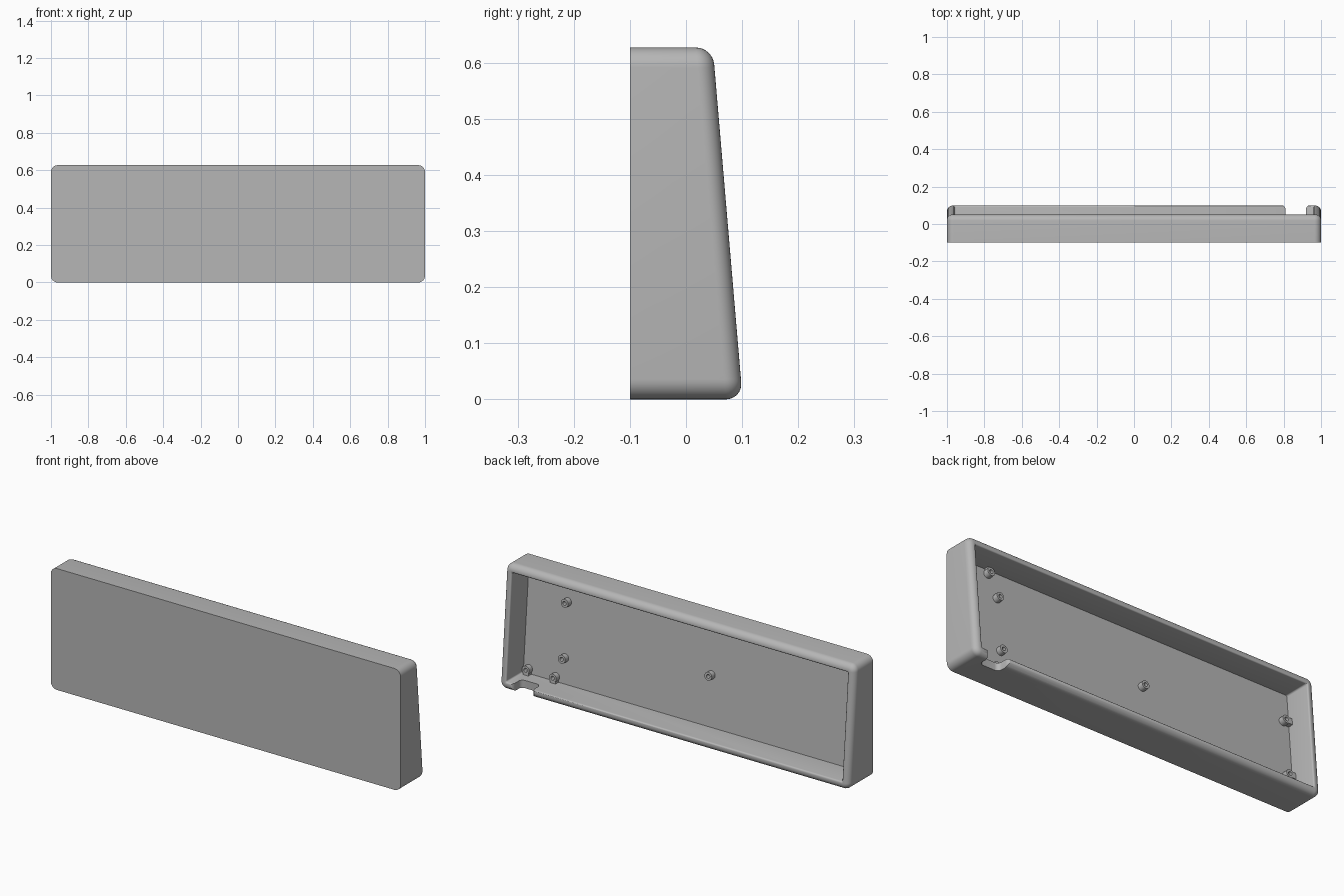
import bpy, bmesh, math
from mathutils import Matrix, Vector

old = bpy.data.objects.get("Cube")
if old:
    bpy.data.objects.remove(old, do_unlink=True)

HEIGHT, FRONT, WALL, ROUND = 0.627, -0.1, 0.04, 0.03
SLOPE = 0.085          # the rim and floor lean by this much per unit of height
RIM, FLOOR = 0.101, -0.04
STEPS = 8

grey = bpy.data.materials.new("plain grey")
grey.use_nodes = True
grey.diffuse_color = (0.47, 0.47, 0.47, 1)
grey.node_tree.nodes["Principled BSDF"].inputs["Base Color"].default_value = grey.diffuse_color


def finish(bm, name):
    bmesh.ops.recalc_face_normals(bm, faces=bm.faces)
    mesh = bpy.data.meshes.new(name)
    bm.to_mesh(mesh)
    bm.free()
    mesh.materials.append(grey)
    obj = bpy.data.objects.new(name, mesh)
    bpy.context.collection.objects.link(obj)
    return obj


def smooth(obj):
    bpy.ops.object.select_all(action='DESELECT')
    obj.select_set(True)
    bpy.context.view_layer.objects.active = obj
    bpy.ops.object.shade_smooth_by_angle(angle=math.radians(35))


def arc(cx, cy, r, start, end):
    angles = [math.radians(start + (end - start) * i / STEPS) for i in range(STEPS + 1)]
    return [(cx + r * math.cos(a), cy + r * math.sin(a)) for a in angles]


def bridge(bm, rings, wrap=False):
    pairs = list(zip(rings, rings[1:])) + ([(rings[-1], rings[0])] if wrap else [])
    for a, b in pairs:
        n = len(a)
        for i in range(n):
            bm.faces.new((a[i], a[(i + 1) % n], b[(i + 1) % n], b[i]))


def outline(inset):
    """Rounded rectangle in x and z, shrunk by inset."""
    r = max(0.036 - inset, 0.008)
    x, lo, hi = 1 - inset - r, inset + r, HEIGHT - inset - r
    return (arc(x, hi, r, 0, 90) + arc(-x, hi, r, 90, 180)
            + arc(-x, lo, r, 180, 270) + arc(x, lo, r, 270, 360))


# Tray shell: outer wall, rounded rim, inner wall, sloping floor
bm = bmesh.new()
rings = [[bm.verts.new((x, FRONT, z)) for x, z in outline(0)]]
lip = 0.007
profile = [(ROUND - a, RIM - ROUND + b) for a, b in arc(0, 0, ROUND, 0, 90)]
profile += [(WALL - lip - a, RIM - lip + b) for a, b in arc(0, 0, -lip, 270, 180)]
profile = profile[:STEPS + 1] + [(WALL - lip + lip * math.sin(t), RIM - lip + lip * math.cos(t))
                                 for t in (0, math.pi / 6, math.pi / 3, math.pi / 2)]
profile.append((WALL, FLOOR))
for inset, depth in profile:
    rings.append([bm.verts.new((x, depth - SLOPE * z, z)) for x, z in outline(inset)])
bridge(bm, rings)
bm.faces.new(rings[0])
bm.faces.new(rings[-1])
tray = finish(bm, "tray_shell")

# Cable notch with rounded shoulders through the lower wall
left, right, base, r = 0.81, 0.92, 0.03, 0.022
shape = (arc(left - r, RIM - r, r, 90, 0) + arc(left + r, base + r, r, 180, 270)
         + arc(right - r, base + r, r, 270, 360) + arc(right + r, RIM - r, r, 180, 90))
shape += [(right + r, 0.2), (left - r, 0.2)]
bm = bmesh.new()
ends = [[bm.verts.new((x, y, z)) for x, y in shape] for z in (-0.05, WALL + 0.01)]
bridge(bm, ends)
for ring in ends:
    bm.faces.new(ring)
cutter = finish(bm, "notch_cutter")
cutter.hide_render = True
cut = tray.modifiers.new("notch", 'BOOLEAN')
cut.object, cut.operation, cut.solver = cutter, 'DIFFERENCE', 'EXACT'
bpy.context.view_layer.objects.active = tray
bpy.ops.object.modifier_apply(modifier=cut.name)
bpy.data.objects.remove(cutter, do_unlink=True)
smooth(tray)

# Screw posts: hollow cylinders standing on the floor, some braced to a wall
POST, HOLE, TALL = 0.021, 0.010, 0.028
tilt = Matrix.Rotation(math.atan(SLOPE), 4, 'X')


def screw_post(name, x, z, brace=None):
    bm = bmesh.new()
    rings = []
    for rad, y in ((POST, -0.004), (POST, TALL), (HOLE, TALL), (HOLE, 0.002)):
        rings.append([bm.verts.new((rad * math.cos(a), y, rad * math.sin(a)))
                      for a in (math.tau * i / 24 for i in range(24))])
    bridge(bm, rings)
    bm.faces.new(rings[0])
    bm.faces.new(rings[-1])
    if brace:
        # rib reaching from the post into the wall
        direction, gap = Vector((brace[0], 0, brace[1])), brace[2]
        length = gap + 0.008 - POST * 0.7
        size = Vector((POST * 1.5, TALL - 0.002, POST * 1.5))
        size[0 if brace[0] else 2] = length
        centre = direction * (POST * 0.7 + length / 2) + Vector((0, TALL / 2 - 0.002, 0))
        bmesh.ops.create_cube(bm, size=1, matrix=Matrix.Translation(centre)
                              @ Matrix.Diagonal((*size, 1)))
    place = Matrix.Translation((x, FLOOR - SLOPE * z, z)) @ tilt
    bmesh.ops.transform(bm, matrix=place, verts=bm.verts)
    smooth(finish(bm, name))


for name, x, z in (("upper_post", 0.73, 0.45), ("lower_post", 0.73, 0.17),
                   ("middle_post", -0.10, 0.30)):
    screw_post(name, x, z)
for side, x in (("inner", 0.775), ("outer", 0.93)):
    screw_post(side + "_bottom_post", x, 0.064, (0, -1, 0.064 - WALL))
    screw_post(side + "_top_post", x, HEIGHT - 0.064, (0, 1, 0.064 - WALL))
for level, z in (("high", 0.435), ("low", 0.145)):
    screw_post(level + "_side_post", -0.925, z, (-1, 0, 0.075 - WALL))
